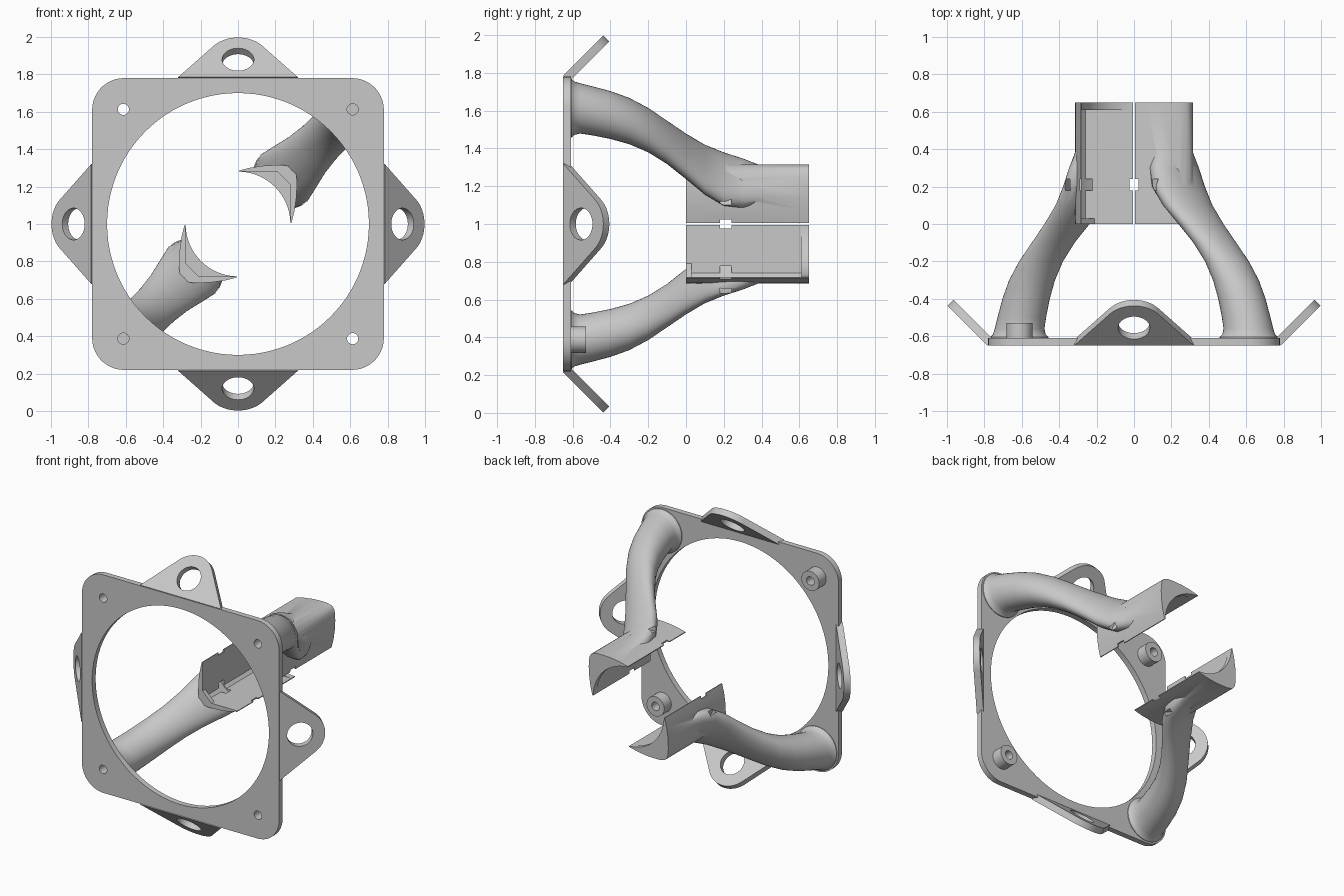
import bpy, bmesh, math
from mathutils import Matrix, Vector

cube = bpy.data.objects.get("Cube")
if cube:
    bpy.data.objects.remove(cube, do_unlink=True)

grey = bpy.data.materials.new("matte_grey")
grey.use_nodes = True
grey.diffuse_color = (0.58, 0.58, 0.58, 1)
grey.node_tree.nodes["Principled BSDF"].inputs["Base Color"].default_value = (0.58, 0.58, 0.58, 1)
CENTRE = Matrix.Translation((0, 0, 1))


def loft(name, rings):
    """Capped skin through equal-length rings of points, measured from the frame centre."""
    bm = bmesh.new()
    loops = [[bm.verts.new(p) for p in ring] for ring in rings]
    n = len(loops[0])
    for a, b in zip(loops, loops[1:]):
        for i in range(n):
            bm.faces.new((a[i], a[(i + 1) % n], b[(i + 1) % n], b[i]))
    bm.faces.new(loops[0][::-1])
    bm.faces.new(loops[-1])
    bmesh.ops.recalc_face_normals(bm, faces=bm.faces)
    mesh = bpy.data.meshes.new(name)
    bm.to_mesh(mesh)
    bm.free()
    mesh.materials.append(grey)
    ob = bpy.data.objects.new(name, mesh)
    bpy.context.collection.objects.link(ob)
    ob.matrix_world = CENTRE
    return ob


def prism(name, outline, y0, y1):
    return loft(name, [[(x, y, z) for x, z in outline] for y in (y0, y1)])


def circle(r, x=0, z=0, n=48, start=0, sweep=math.tau):
    steps = n if sweep == math.tau else n - 1
    return [(x + r * math.cos(start + sweep * i / steps),
             z + r * math.sin(start + sweep * i / steps)) for i in range(n)]


def box(x0, x1, z0, z1):
    return [(x0, z0), (x1, z0), (x1, z1), (x0, z1)]


def combine(ob, other, operation="DIFFERENCE"):
    bpy.context.view_layer.objects.active = ob
    mod = ob.modifiers.new("combine", "BOOLEAN")
    mod.operation, mod.object, mod.solver = operation, other, "EXACT"
    bpy.ops.object.modifier_apply(modifier=mod.name)
    bpy.data.objects.remove(other, do_unlink=True)


def smooth(ob):
    bpy.ops.object.select_all(action="DESELECT")
    ob.select_set(True)
    bpy.context.view_layer.objects.active = ob
    bpy.ops.object.shade_smooth_by_angle(angle=math.radians(32))


def turned_copy(ob, name, angle):
    new = ob.copy()
    new.name = name
    bpy.context.collection.objects.link(new)
    new.matrix_world = CENTRE @ Matrix.Rotation(angle, 4, "Y")
    return new


# Square frame with rounded corners and a large round opening
outline = []
for k, (sx, sz) in enumerate(((1, 1), (-1, 1), (-1, -1), (1, -1))):
    outline += circle(0.17, sx * 0.61, sz * 0.61, 12, k * math.pi / 2, math.pi / 2)
frame = prism("frame_plate", outline, -0.65, -0.61)
combine(frame, prism("cutter", circle(0.70, n=96), -0.8, -0.5))
for sx in (-1, 1):
    for sz in (-1, 1):
        combine(frame, prism("cutter", circle(0.03, sx * 0.613, sz * 0.613, 24), -0.8, -0.5))
smooth(frame)

# Hollow screw bosses on the two corners without arms
for name, s in (("upper_boss", -1), ("lower_boss", 1)):
    boss = prism(name, circle(0.07, s * 0.613, -s * 0.613, 32), -0.615, -0.53)
    combine(boss, prism("cutter", circle(0.03, s * 0.613, -s * 0.613, 24), -0.8, -0.4))
    smooth(boss)

# Bent mounting ears, one per side
hole_v, ear_r, half = 0.134, 0.166, 0.32
reach = math.hypot(half, hole_v)
tangent = math.atan2(-hole_v, half) + math.acos(ear_r / reach)
profile = [(-half, 0), (half, 0)] + circle(ear_r, 0, hole_v, 24, tangent, math.pi - 2 * tangent)
ear = prism("top_ear", profile, 0, 0.045)
combine(ear, prism("cutter", circle(0.085, 0, hole_v, 40), -0.1, 0.1))
ear.data.transform(Matrix.Translation((0, -0.65, 0.785)) @ Matrix.Rotation(-math.pi / 4, 4, "X"))
smooth(ear)
for i, name in enumerate(("left_ear", "bottom_ear", "right_ear"), 1):
    turned_copy(ear, name, i * math.pi / 2)

# Curved arm: y, distance along the diagonal, radius along it, radius across it
stations = [(-0.63, 0.613, 0.155, 0.155), (-0.605, 0.613, 0.155, 0.155),
            (-0.59, 0.613, 0.141, 0.141), (-0.56, 0.612, 0.133, 0.133),
            (-0.5, 0.60, 0.13, 0.13), (-0.4, 0.577, 0.126, 0.127),
            (-0.3, 0.545, 0.12, 0.125), (-0.2, 0.497, 0.112, 0.123),
            (-0.1, 0.432, 0.104, 0.125), (0, 0.358, 0.10, 0.138),
            (0.1, 0.287, 0.095, 0.162), (0.2, 0.238, 0.09, 0.178),
            (0.3, 0.216, 0.085, 0.165), (0.45, 0.20, 0.08, 0.10)]
along, across = Vector((1, 0, 1)).normalized(), Vector((1, 0, -1)).normalized()
rings = []
for y, d, ra, rc in stations:
    mid = Vector((d, y, d))
    rings.append([mid + along * u + across * v
                  for u, v in ((ra * a, rc * b) for a, b in circle(1, n=40))])
arm = loft("upper_arm_and_cradle", rings)

# Cradle shell: bulged outside, mirrored about the diagonal
side = [(0.005, 0.286), (0.07, 0.302), (0.14, 0.312), (0.2, 0.315), (0.25, 0.314),
        (0.28, 0.307), (0.297, 0.297)]
shell = [(0.005, 0.005)] + side + [(z, x) for x, z in side[-2::-1]]
combine(arm, prism("shell", shell, 0, 0.65), "UNION")


def pocket(chamfer):
    s = 0.28
    return [(-0.1, -0.1), (s, -0.1), (s, s - chamfer), (s - chamfer, s), (-0.1, s)]


# Square pocket with a chamfered front lip and a round rear rim
combine(arm, prism("cutter", pocket(0.07), -0.03, 0.05))
combine(arm, prism("cutter", pocket(0.02), 0.03, 0.61))
combine(arm, prism("cutter", circle(0.28, n=96), 0.5, 0.7))

# Tie-strap tunnel, edge notches and blind screw hole
strap = prism("cutter", circle(0.387, n=64), 0.18, 0.24)
combine(strap, prism("cutter_core", circle(0.357, n=64), 0.1, 0.3))
combine(arm, strap)
combine(arm, prism("cutter", box(-0.1, 0.025, 0.2, 0.4), 0.18, 0.24))
combine(arm, prism("cutter", box(0.2, 0.4, -0.1, 0.025), 0.18, 0.24))
combine(arm, prism("cutter", circle(0.03, 0.613, 0.613, 24), -0.8, -0.48))
smooth(arm)
turned_copy(arm, "lower_arm_and_cradle", math.pi)
